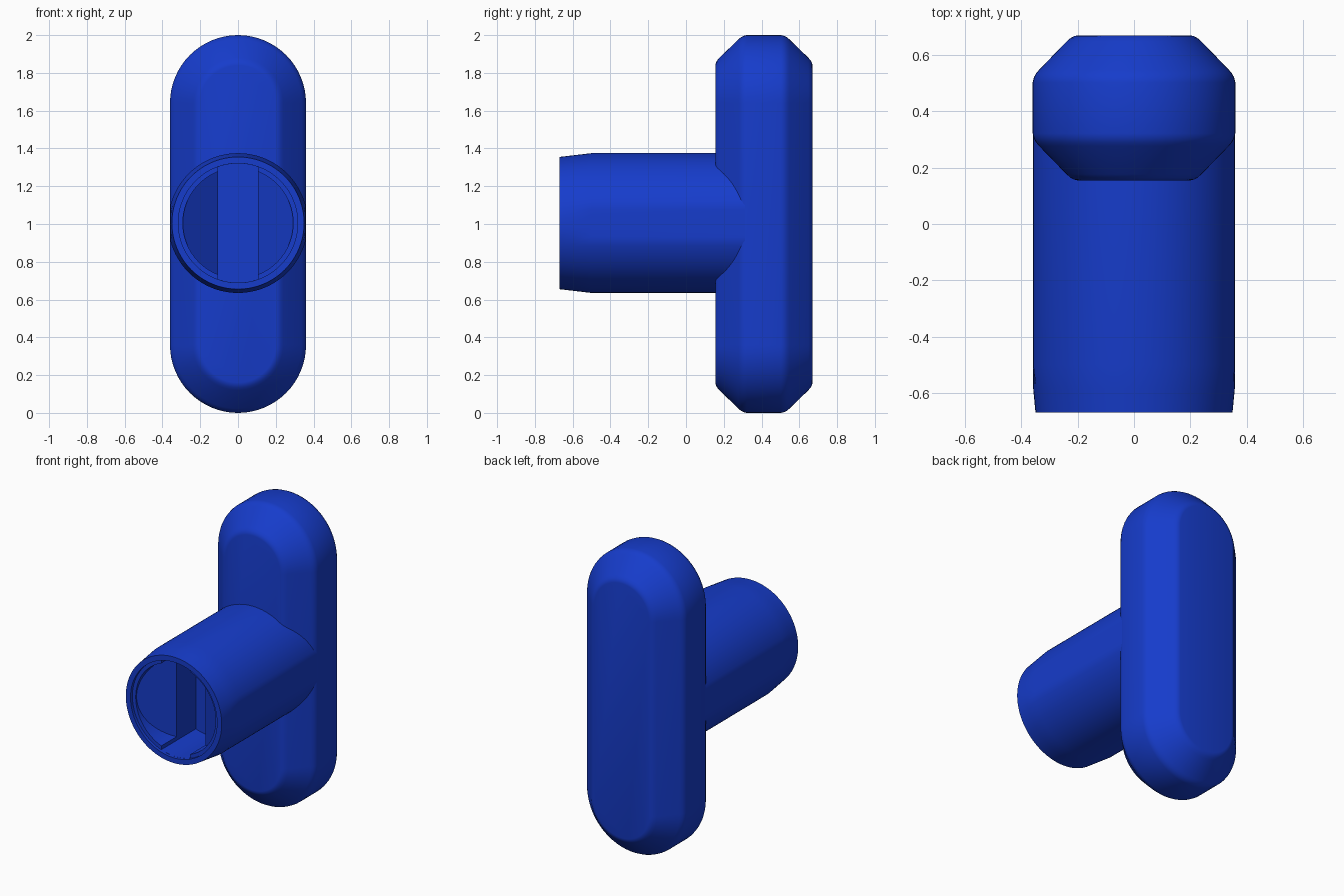
import bpy, bmesh
from math import sin, cos, pi, sqrt

if "Cube" in bpy.data.objects:
    bpy.data.objects.remove(bpy.data.objects["Cube"])

CZ = 1.005  # height of the stem axis

mat = bpy.data.materials.new("blue_plastic")
mat.diffuse_color = (0.008, 0.045, 0.60, 1)
mat.use_nodes = True
mat.node_tree.nodes["Principled BSDF"].inputs["Base Color"].default_value = mat.diffuse_color


def loft(name, rings):
    """Skin a list of equal-length closed rings and cap both ends."""
    bm = bmesh.new()
    loops = [[bm.verts.new(p) for p in ring] for ring in rings]
    for a, b in zip(loops, loops[1:]):
        n = len(a)
        for i in range(n):
            j = (i + 1) % n
            bm.faces.new((a[i], a[j], b[j], b[i]))
    bm.faces.new(loops[0])
    bm.faces.new(loops[-1])
    bmesh.ops.recalc_face_normals(bm, faces=bm.faces)
    mesh = bpy.data.meshes.new(name)
    bm.to_mesh(mesh)
    bm.free()
    mesh.materials.append(mat)
    ob = bpy.data.objects.new(name, mesh)
    bpy.context.collection.objects.link(ob)
    return ob


def smooth(ob):
    bpy.ops.object.select_all(action='DESELECT')
    ob.select_set(True)
    bpy.context.view_layer.objects.active = ob
    bpy.ops.object.shade_smooth_by_angle(angle=0.55)


# Grip: stadium outline with softened bevels on front and back
def stadium(y, r, n=32):
    pts = []
    for cz, start in ((1.64, 0), (0.36, pi)):
        for i in range(n + 1):
            a = start + pi * i / n
            pts.append((r * cos(a), y, cz + r * sin(a)))
    return pts


bevel = [(0.155, 0.200), (0.158, 0.213), (0.165, 0.226), (0.177, 0.240),
         (0.277, 0.337), (0.290, 0.348), (0.305, 0.356), (0.322, 0.36)]
profile = bevel + [(0.825 - y, r) for y, r in reversed(bevel)]
grip = loft("grip", [stadium(y, r) for y, r in profile])
smooth(grip)


# Stem: tapered cylinder, flattened to the width of the grip
def circle(y, r, n=96):
    ring = []
    for i in range(n):
        a = 2 * pi * i / n
        x = max(-0.358, min(0.358, r * cos(a)))
        ring.append((x, y, CZ + r * sin(a)))
    return ring


stem = loft("stem", [circle(y, r) for y, r in
                     ((-0.67, 0.35), (-0.585, 0.36), (-0.5, 0.37), (0.40, 0.37))])


# Socket cutters: round outline limited to half width w, depth varies with x
def cutter(name, r, w, depth, n=48):
    xs = sorted({round(w * -cos(pi * i / n), 5) for i in range(n + 1)} | {-0.104, 0.104})
    rings = []
    for x in xs:
        z = max(sqrt(max(r * r - x * x, 0)), 0.004)
        y = depth(abs(x))
        rings.append([(x, -0.75, CZ - z), (x, -0.75, CZ + z), (x, y, CZ + z), (x, y, CZ - z)])
    ob = loft(name, rings)
    ob.hide_render = True
    return ob


cutters = [
    cutter("socket_lip_cutter", 0.316, 0.316, lambda x: -0.65),
    cutter("socket_slope_cutter", 0.292, 0.292, lambda x: -0.49 - max(x - 0.104, 0) * 0.8),
    cutter("socket_slot_cutter", 0.3155, 0.105, lambda x: -0.29),
]
for c in cutters:
    m = stem.modifiers.new(c.name, 'BOOLEAN')
    m.operation = 'DIFFERENCE'
    m.solver = 'EXACT'
    m.object = c
bpy.context.view_layer.objects.active = stem
stem.select_set(True)
for c in cutters:
    bpy.ops.object.modifier_apply(modifier=c.name)
for c in cutters:
    bpy.data.objects.remove(c)
smooth(stem)
